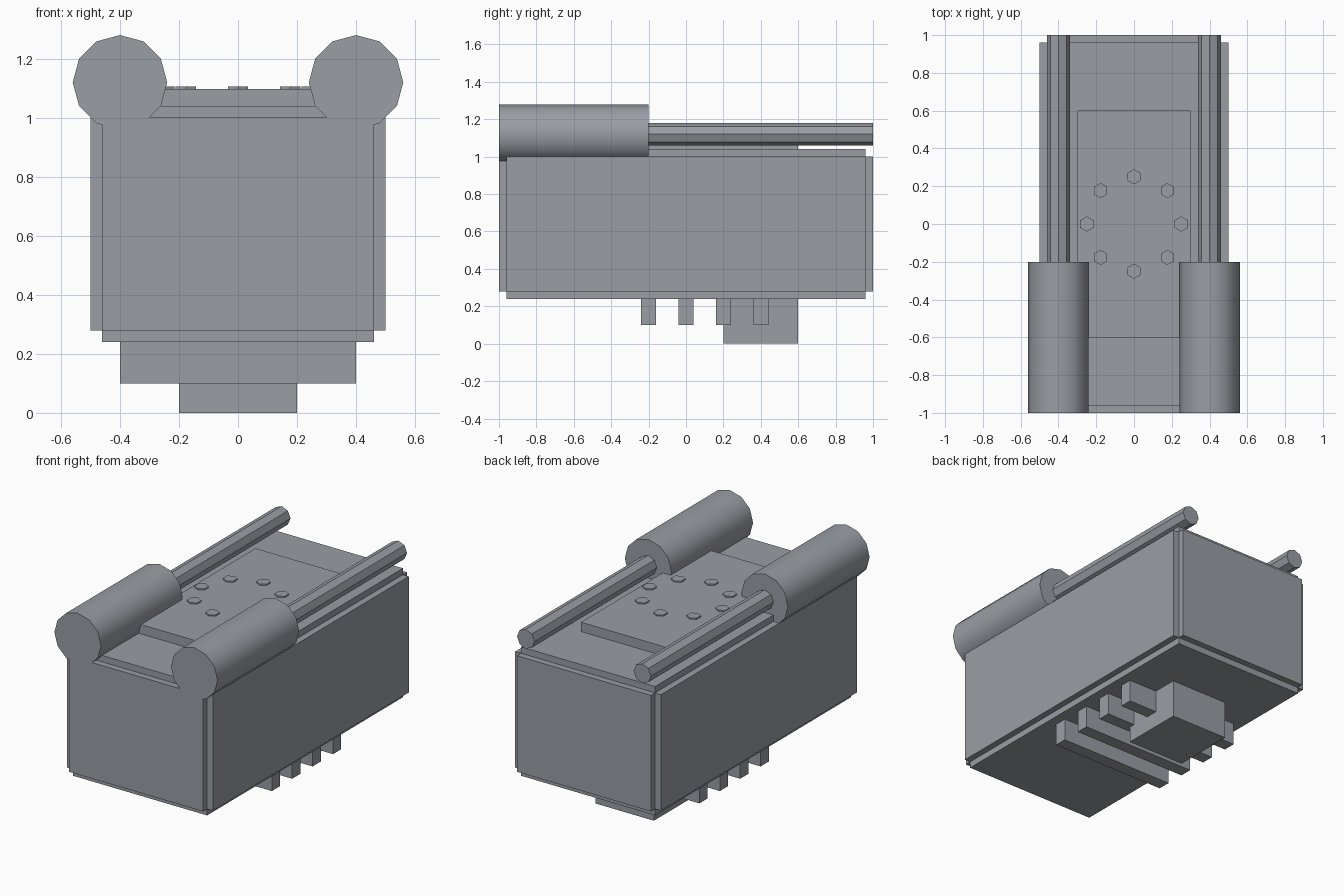
import bpy, bmesh, math
from mathutils import Matrix, Vector

if "Cube" in bpy.data.objects:
    bpy.data.objects.remove(bpy.data.objects["Cube"])

# Dark blue-grey metal shared by all parts
metal = bpy.data.materials.new("dark_metal")
metal.diffuse_color = (0.32, 0.34, 0.37, 1)
metal.use_nodes = True
metal.node_tree.nodes["Principled BSDF"].inputs["Base Color"].default_value = metal.diffuse_color


def finish(bm, name, smooth=False):
    bmesh.ops.recalc_face_normals(bm, faces=bm.faces)
    mesh = bpy.data.meshes.new(name)
    bm.to_mesh(mesh)
    bm.free()
    mesh.materials.append(metal)
    obj = bpy.data.objects.new(name, mesh)
    bpy.context.collection.objects.link(obj)
    if smooth:
        bpy.ops.object.select_all(action='DESELECT')
        obj.select_set(True)
        bpy.context.view_layer.objects.active = obj
        bpy.ops.object.shade_smooth_by_angle(angle=math.radians(40))
    return obj


def cube_mesh(lo, hi):
    lo, hi = Vector(lo), Vector(hi)
    bm = bmesh.new()
    bmesh.ops.create_cube(bm, size=1, matrix=Matrix.Translation((lo + hi) / 2)
                          @ Matrix.Diagonal((*(hi - lo), 1)))
    return bm


def box(name, lo, hi):
    return finish(cube_mesh(lo, hi), name)


def cylinder(name, sides, r, start, end, smooth=False):
    start, end = Vector(start), Vector(end)
    axis = end - start
    turn = Matrix.Rotation(math.radians(-90), 4, 'X') if abs(axis.y) > 0 else Matrix()
    bm = bmesh.new()
    bmesh.ops.create_cone(bm, cap_ends=True, segments=sides, radius1=r, radius2=r,
                          depth=axis.length,
                          matrix=Matrix.Translation((start + end) / 2) @ turn)
    return finish(bm, name, smooth)


# Main body: a core box with every face raised as its own panel
bm = cube_mesh((-0.46, -0.96, 0.28), (0.46, 0.96, 1.0))
raised = bmesh.ops.extrude_discrete_faces(bm, faces=bm.faces[:])['faces']
for face in raised:
    face.normal_update()
    bmesh.ops.translate(bm, verts=face.verts, vec=face.normal * 0.04)
finish(bm, "body")

# Raised plate on top with a ring of hexagonal bolts
box("top_plate", (-0.3, -0.6, 1.04), (0.3, 0.6, 1.098))
for i in range(8):
    a = i * math.tau / 8
    x, y = 0.25 * math.cos(a), 0.25 * math.sin(a)
    cylinder(f"bolt_{i + 1}", 6, 0.04, (x, y, 1.08), (x, y, 1.106))

# Twin cylinders with thinner rods running to the back
for side, s in (("left", -1), ("right", 1)):
    cylinder(f"{side}_cylinder", 12, 0.16, (s * 0.4, -1, 1.12), (s * 0.4, -0.2, 1.12), True)
    cylinder(f"{side}_rod", 8, 0.06, (s * 0.4, -0.2, 1.12), (s * 0.4, 1, 1.12))

# Underside slats and foot block
for i in range(4):
    y = -0.2 + 0.2 * i
    box(f"under_slat_{i + 1}", (-0.4, y - 0.04, 0.10), (0.4, y + 0.04, 0.24))
box("foot_block", (-0.2, 0.2, 0), (0.2, 0.6, 0.24))
